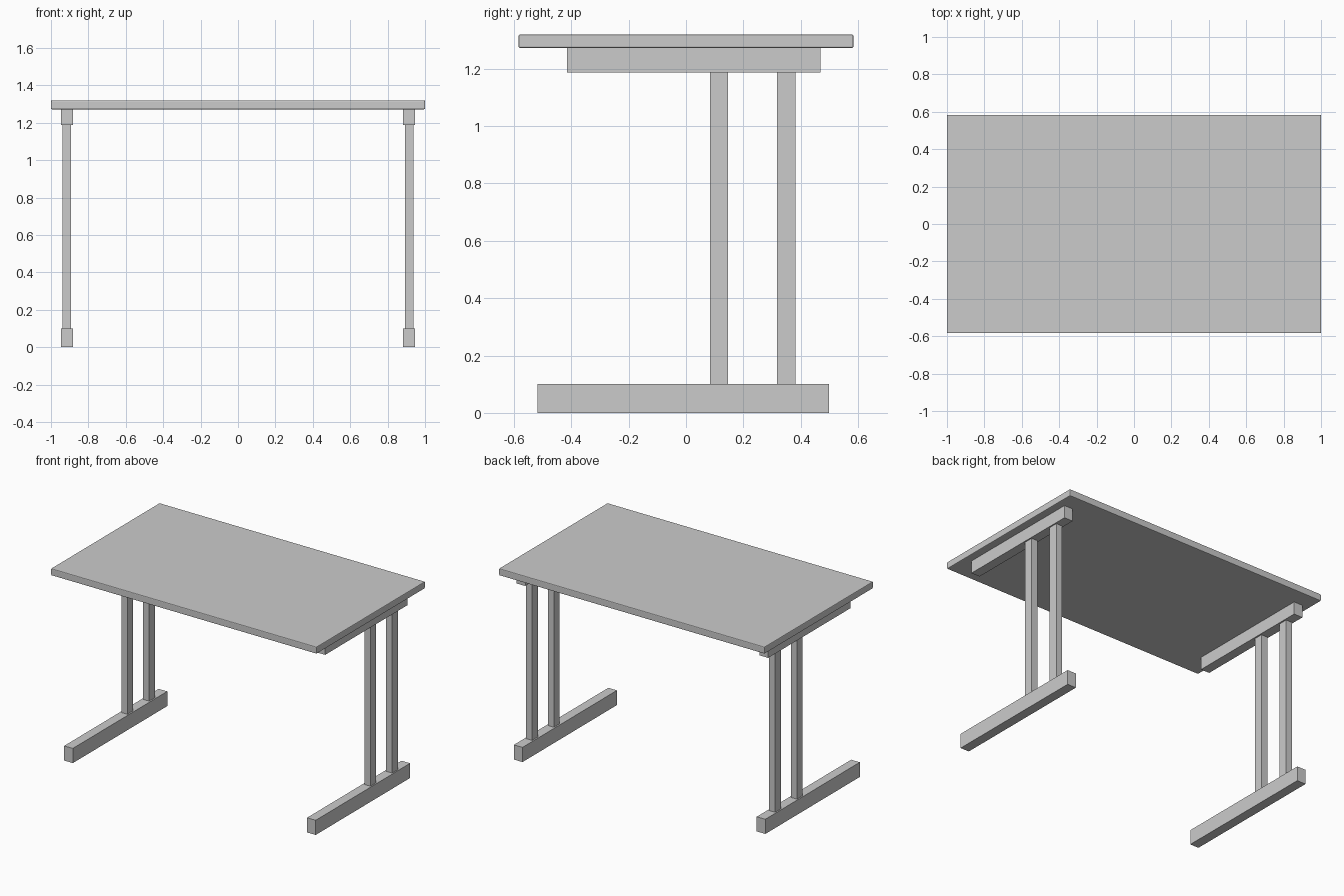
import bpy

if "Cube" in bpy.data.objects:
    bpy.data.objects.remove(bpy.data.objects["Cube"])


def box(name, x, y, z, bevel=0.0):
    """Box from (min, max) ranges on each axis."""
    bpy.ops.mesh.primitive_cube_add(
        size=1, location=[(a + b) / 2 for a, b in (x, y, z)])
    ob = bpy.context.object
    ob.name = name
    ob.scale = [b - a for a, b in (x, y, z)]
    bpy.ops.object.transform_apply(location=False, rotation=False, scale=True)
    if bevel:
        mod = ob.modifiers.new("Bevel", 'BEVEL')
        mod.width = bevel
        mod.segments = 2
    return ob


FOOT_TOP, RAIL_BOTTOM, TOP_BOTTOM, TOP = 0.10, 1.187, 1.272, 1.319

# Table top with slightly eased edges
box("table_top", (-1, 1), (-0.584, 0.584), (TOP_BOTTOM, TOP), bevel=0.005)

# One leg frame per side
for side, s in (("left", -1), ("right", 1)):
    wide = sorted((s * 0.882, s * 0.947))
    narrow = sorted((s * 0.892, s * 0.938))
    box(f"{side}_foot", wide, (-0.517, 0.499), (0, FOOT_TOP))
    box(f"{side}_support_rail", wide, (-0.415, 0.469), (RAIL_BOTTOM, TOP_BOTTOM))
    box(f"{side}_front_post", narrow, (0.084, 0.147), (FOOT_TOP, RAIL_BOTTOM))
    box(f"{side}_back_post", narrow, (0.318, 0.381), (FOOT_TOP, RAIL_BOTTOM))
